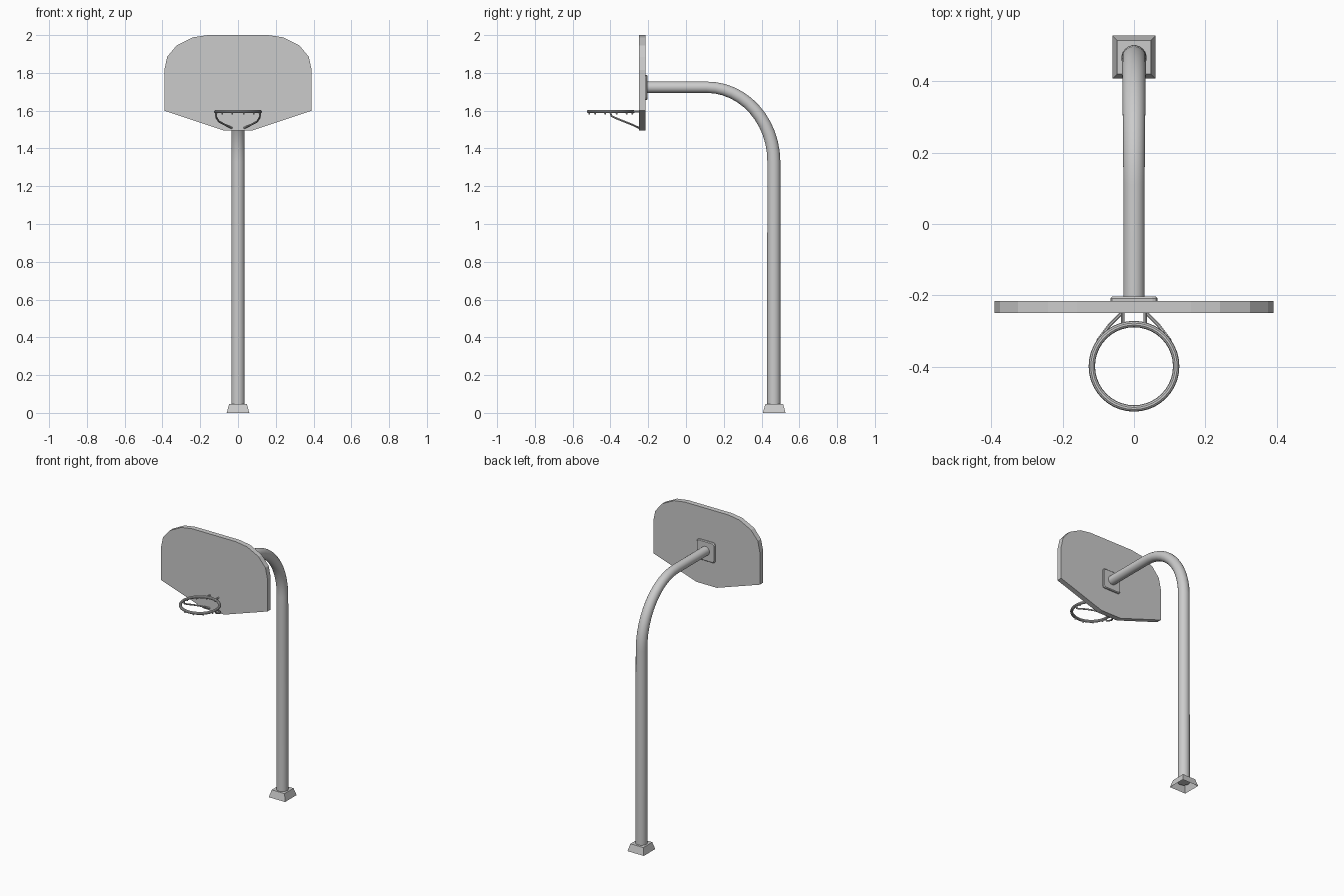
import bpy, bmesh
from math import sin, cos, pi, radians
from mathutils import Vector

cube = bpy.data.objects.get("Cube")
if cube:
    bpy.data.objects.remove(cube, do_unlink=True)

grey = bpy.data.materials.new("painted_metal_grey")
grey.use_nodes = True
grey.diffuse_color = (0.6, 0.6, 0.6, 1)
grey.node_tree.nodes["Principled BSDF"].inputs["Base Color"].default_value = (0.6, 0.6, 0.6, 1)


def finish(name, bm, smooth=True):
    bmesh.ops.recalc_face_normals(bm, faces=bm.faces)
    mesh = bpy.data.meshes.new(name)
    bm.to_mesh(mesh)
    bm.free()
    mesh.materials.append(grey)
    obj = bpy.data.objects.new(name, mesh)
    bpy.context.collection.objects.link(obj)
    if smooth:
        bpy.ops.object.select_all(action='DESELECT')
        obj.select_set(True)
        bpy.context.view_layer.objects.active = obj
        bpy.ops.object.shade_smooth_by_angle(angle=radians(35))
    return obj


def loft(name, rings, closed=False, caps=(True, True), smooth=True):
    """Skin a list of equal-sized point rings."""
    bm = bmesh.new()
    loops = [[bm.verts.new(p) for p in ring] for ring in rings]
    pairs = list(zip(loops, loops[1:]))
    if closed:
        pairs.append((loops[-1], loops[0]))
    for a, b in pairs:
        for i in range(len(a)):
            j = (i + 1) % len(a)
            bm.faces.new((a[i], a[j], b[j], b[i]))
    if not closed:
        for cap, loop in zip(caps, (loops[0], loops[-1])):
            if cap:
                bm.faces.new(loop)
    return finish(name, bm, smooth)


def tube(name, path, radii, sides):
    """Sweep a round section along a path."""
    path = [Vector(p) for p in path]
    last = len(path) - 1
    rings, side, old = [], None, None
    for i, p in enumerate(path):
        t = (path[min(i + 1, last)] - path[max(i - 1, 0)]).normalized()
        side = t.orthogonal().normalized() if side is None else old.rotation_difference(t) @ side
        old, up = t, t.cross(side)
        angles = [2 * pi * k / sides for k in range(sides)]
        rings.append([p + radii[i] * (cos(a) * side + sin(a) * up) for a in angles])
    return loft(name, rings)


def mirrored(half):
    return half + [(-x, z) for x, z in reversed(half)]


# Base: tapered square foot, open underneath
POLE_Y = 0.467
loft("base", [[(sx * h, POLE_Y + sy * h, z) for sx, sy in ((-1, -1), (1, -1), (1, 1), (-1, 1))]
              for h, z in ((0.06, 0), (0.047, 0.047))], caps=(False, True), smooth=False)

# Pole: upright, sweeping bend and horizontal arm, slightly tapered
path, radii = [(0, 0.465, 0.03)], [0.036]
STEPS = 12
for k in range(STEPS + 1):
    a = pi / 2 * k / STEPS
    path.append((0, 0.11 + 0.355 * cos(a), 1.33 + 0.394 * sin(a)))
    radii.append(0.035 - 0.005 * k / STEPS)
path.append((0, -0.205, 1.724))
radii.append(0.03)
tube("pole", path, radii, 20)

# Backboard
board = mirrored([(0.075, 1.495), (0.39, 1.6), (0.39, 1.815), (0.375, 1.885),
                  (0.325, 1.945), (0.24, 1.988), (0.16, 2.0)])
loft("backboard", [[(x, y, z) for x, z in board] for y in (-0.249, -0.215)], smooth=False)

# Mounting plate with clipped corners and a sloping rim
plate = mirrored([(0.052, -0.066), (0.062, -0.062), (0.066, -0.052),
                  (0.066, 0.052), (0.062, 0.062), (0.052, 0.066)])
loft("mounting_plate", [[(x * s, y, 1.722 + z * s) for x, z in plate]
                        for s, y in ((1, -0.216), (1, -0.208), (0.93, -0.203))], smooth=False)

# Hoop
RING_Y, RING_Z, RING_R = -0.398, 1.595, 0.118
rings = []
for k in range(40):
    a = 2 * pi * k / 40
    rings.append([((RING_R + 0.009 * cos(b)) * cos(a), RING_Y + (RING_R + 0.009 * cos(b)) * sin(a),
                   RING_Z + 0.009 * sin(b)) for b in [2 * pi * j / 10 for j in range(10)]])
loft("hoop", rings, closed=True)

# Net hooks under the hoop
bm = bmesh.new()
for k in range(12):
    a = 2 * pi * (k + 0.5) / 12
    hook = bmesh.ops.create_uvsphere(bm, u_segments=6, v_segments=4, radius=0.005)
    bmesh.ops.translate(bm, verts=hook["verts"],
                        vec=(RING_R * cos(a), RING_Y + RING_R * sin(a), RING_Z - 0.011))
finish("net_hooks", bm)

# Hoop supports on both sides
for label, s in (("left", 1), ("right", -1)):
    tube(label + "_hoop_bracket", [(s * 0.032, -0.247, 1.595), (s * 0.032, -0.286, 1.595)],
         [0.005] * 2, 8)
    strut = [(0.116, -0.4, 1.59), (0.116, -0.395, 1.572), (0.113, -0.37, 1.56),
             (0.1, -0.325, 1.542), (0.07, -0.285, 1.526), (0.032, -0.247, 1.508)]
    tube(label + "_hoop_strut", [(s * x, y, z) for x, y, z in strut], [0.005] * len(strut), 8)
